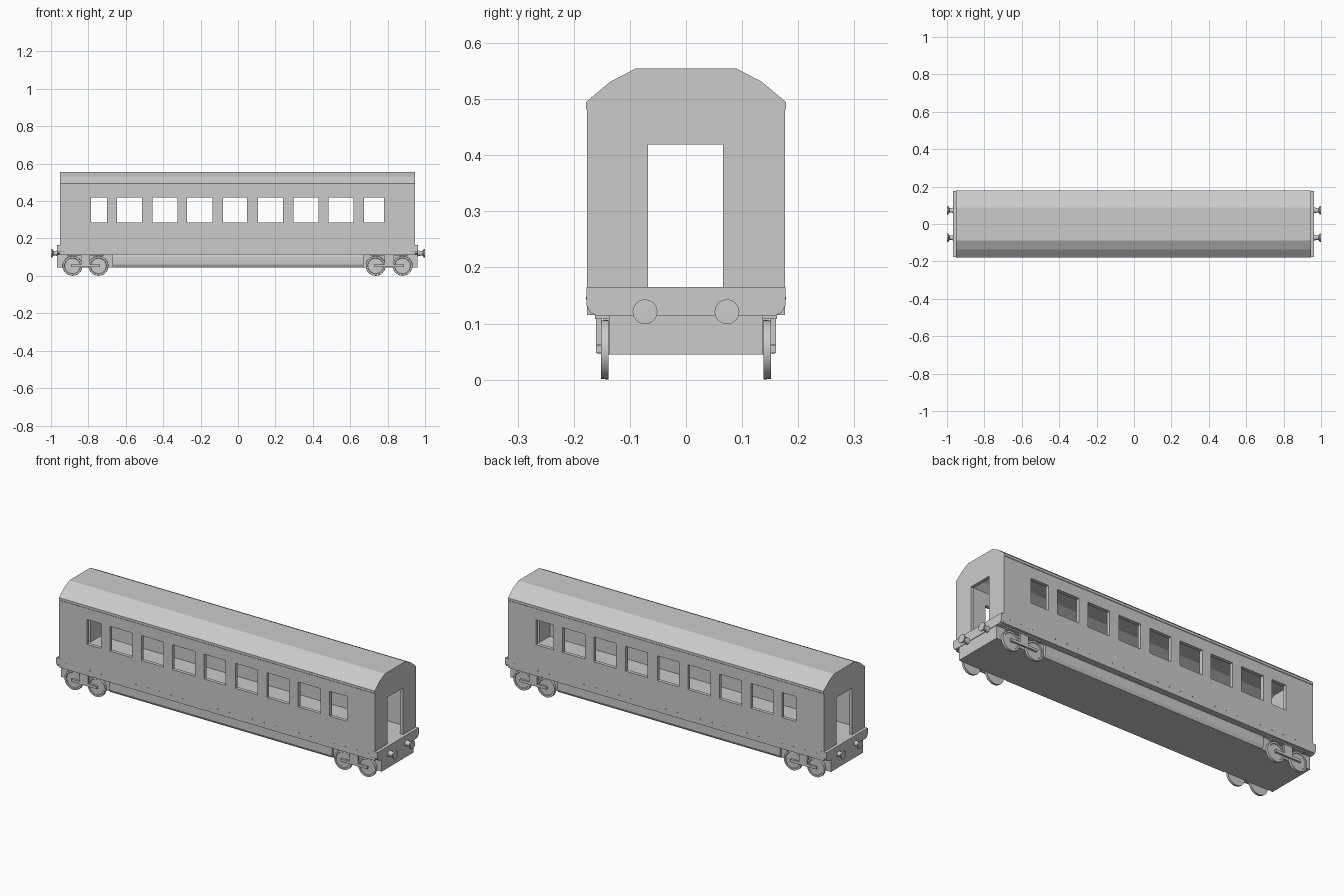
import bpy, bmesh, math
from mathutils import Matrix

if "Cube" in bpy.data.objects:
    bpy.data.objects.remove(bpy.data.objects["Cube"])


def make_object(name, bm):
    bmesh.ops.recalc_face_normals(bm, faces=bm.faces)
    mesh = bpy.data.meshes.new(name)
    bm.to_mesh(mesh)
    bm.free()
    ob = bpy.data.objects.new(name, mesh)
    bpy.context.collection.objects.link(ob)
    return ob


def add_box(bm, x0, x1, y0, y1, z0, z1):
    m = Matrix.Translation(((x0 + x1) / 2, (y0 + y1) / 2, (z0 + z1) / 2))
    m = m @ Matrix.Diagonal((x1 - x0, y1 - y0, z1 - z0, 1))
    bmesh.ops.create_cube(bm, size=1, matrix=m)


def boxes(name, items):
    bm = bmesh.new()
    for b in items:
        add_box(bm, *b)
    return make_object(name, bm)


def extrude_x(name, half, x0, x1):
    """Mirror a half profile of (y, z) points and extrude it along x."""
    pts = half + [(-y, z) for y, z in reversed(half)]
    bm = bmesh.new()
    face = bm.faces.new([bm.verts.new((x0, y, z)) for y, z in pts])
    ext = bmesh.ops.extrude_face_region(bm, geom=[face])
    verts = [v for v in ext["geom"] if isinstance(v, bmesh.types.BMVert)]
    bmesh.ops.translate(bm, verts=verts, vec=(x1 - x0, 0, 0))
    return make_object(name, bm)


def lathe(name, profile, centre, axis, segs=32):
    """Turn (radius, distance) points around the given axis."""
    bm = bmesh.new()
    verts = [bm.verts.new((r, 0, d)) for r, d in profile]
    edges = [bm.edges.new(p) for p in zip(verts, verts[1:])]
    bmesh.ops.spin(bm, geom=verts + edges, axis=(0, 0, 1), cent=(0, 0, 0),
                   angle=2 * math.pi, steps=segs)
    bmesh.ops.remove_doubles(bm, verts=bm.verts, dist=1e-5)
    from_z = {"+x": Matrix.Rotation(math.pi / 2, 4, 'Y'),
              "-x": Matrix.Rotation(-math.pi / 2, 4, 'Y'),
              "+y": Matrix.Rotation(-math.pi / 2, 4, 'X'),
              "-y": Matrix.Rotation(math.pi / 2, 4, 'X')}[axis]
    bmesh.ops.transform(bm, matrix=Matrix.Translation(centre) @ from_z, verts=bm.verts)
    ob = make_object(name, bm)
    bpy.context.view_layer.objects.active = ob
    ob.select_set(True)
    bpy.ops.object.shade_smooth_by_angle(angle=math.radians(35))
    ob.select_set(False)
    return ob


def cut(ob, cutters):
    """Subtract the cutters, bake the result and remove them."""
    for c in cutters:
        mod = ob.modifiers.new("cut", 'BOOLEAN')
        mod.operation, mod.solver, mod.object = 'DIFFERENCE', 'EXACT', c
    deps = bpy.context.evaluated_depsgraph_get()
    mesh = bpy.data.meshes.new_from_object(ob.evaluated_get(deps))
    ob.modifiers.clear()
    ob.data = mesh
    for c in cutters:
        bpy.data.objects.remove(c)


# Carriage body: hollow shell with faceted roof, windows and end doorways
X0, X1 = -0.952, 0.946
body = extrude_x("carriage_body", [(0.176, 0.115), (0.176, 0.48), (0.178, 0.482),
                 (0.178, 0.495), (0.135, 0.531), (0.089, 0.555)], X0, X1)
interior = extrude_x("interior_cutter", [(0.157, 0.164), (0.157, 0.487),
                     (0.127, 0.514), (0.085, 0.536)], X0 + 0.018, X1 - 0.018)
windows = [(-0.786, -0.70), (-0.647, -0.514), (-0.457, -0.324), (-0.272, -0.135),
           (-0.08, 0.049), (0.107, 0.24), (0.297, 0.43), (0.485, 0.618), (0.674, 0.78)]
window_cut = boxes("window_cutter", [(a, b, -0.3, 0.3, 0.285, 0.42) for a, b in windows])
door_cut = boxes("door_cutter", [(-1.2, 1.2, -0.068, 0.066, 0.164, 0.419)])
cut(body, [interior, window_cut, door_cut])

# Underframe and the wider side sill between the bogies
boxes("underframe", [(-0.967, 0.96, -0.137, 0.137, 0.045, 0.118)])
extrude_x("side_sill", [(0.142, 0.045), (0.15, 0.06), (0.15, 0.102), (0.142, 0.117)],
          -0.67, 0.67)

# End beams with chamfered lower corners
beam = [(0.158, 0.114), (0.17, 0.119), (0.177, 0.132), (0.177, 0.165)]
extrude_x("end_beam_left", beam, -0.969, X0 + 0.018)
extrude_x("end_beam_right", beam, X1 - 0.018, 0.963)

# Buffers
for sx, axis in ((-1, "-x"), (1, "+x")):
    for y in (-0.073, 0.073):
        lathe("buffer", [(0, 0), (0.017, 0), (0.012, 0.018), (0.013, 0.028),
                         (0.022, 0.034), (0.022, 0.04), (0, 0.041)],
              (sx * 0.959, y, 0.121), axis)

# Bogies: wheels, axles, axle boxes and side frames
wheel = [(0, 0), (0.053, 0), (0.053, 0.003), (0.052, 0.013),
         (0.043, 0.013), (0.041, 0.010), (0, 0.010)]
for xa, xb in ((-0.885, -0.746), (0.736, 0.88)):
    for s, axis in ((-1, "-y"), (1, "+y")):
        for x in (xa, xb):
            lathe("wheel", wheel, (x, s * 0.1385, 0.0535), axis)
            lathe("axle_cap", [(0, 0), (0.008, 0), (0.008, 0.02), (0, 0.02)],
                  (x, s * 0.139, 0.055), axis, 16)
    mid = (xa + xb) / 2
    frame = []
    for s in (-1, 1):
        y0, y1 = sorted((s * 0.150, s * 0.160))
        frame.append((xa - 0.008, xa + 0.05, y0, y1, 0.048, 0.062))
        frame.append((xb - 0.05, xb + 0.008, y0, y1, 0.048, 0.062))
        frame.append((mid - 0.025, mid + 0.025, y0, y1, 0.048, 0.117))
        y0, y1 = sorted((s * 0.130, s * 0.162))
        frame.append((xa - 0.03, xb + 0.03, y0, y1, 0.108, 0.118))
    boxes("bogie_frame", frame)

# Row of small rivets along the lower edge of both sides
bm = bmesh.new()
for s in (-1, 1):
    for i in range(27):
        m = Matrix.Translation((-0.91 + i * 0.07, s * 0.176, 0.145))
        bmesh.ops.create_cube(bm, size=0.004, matrix=m)
make_object("rivets", bm)
